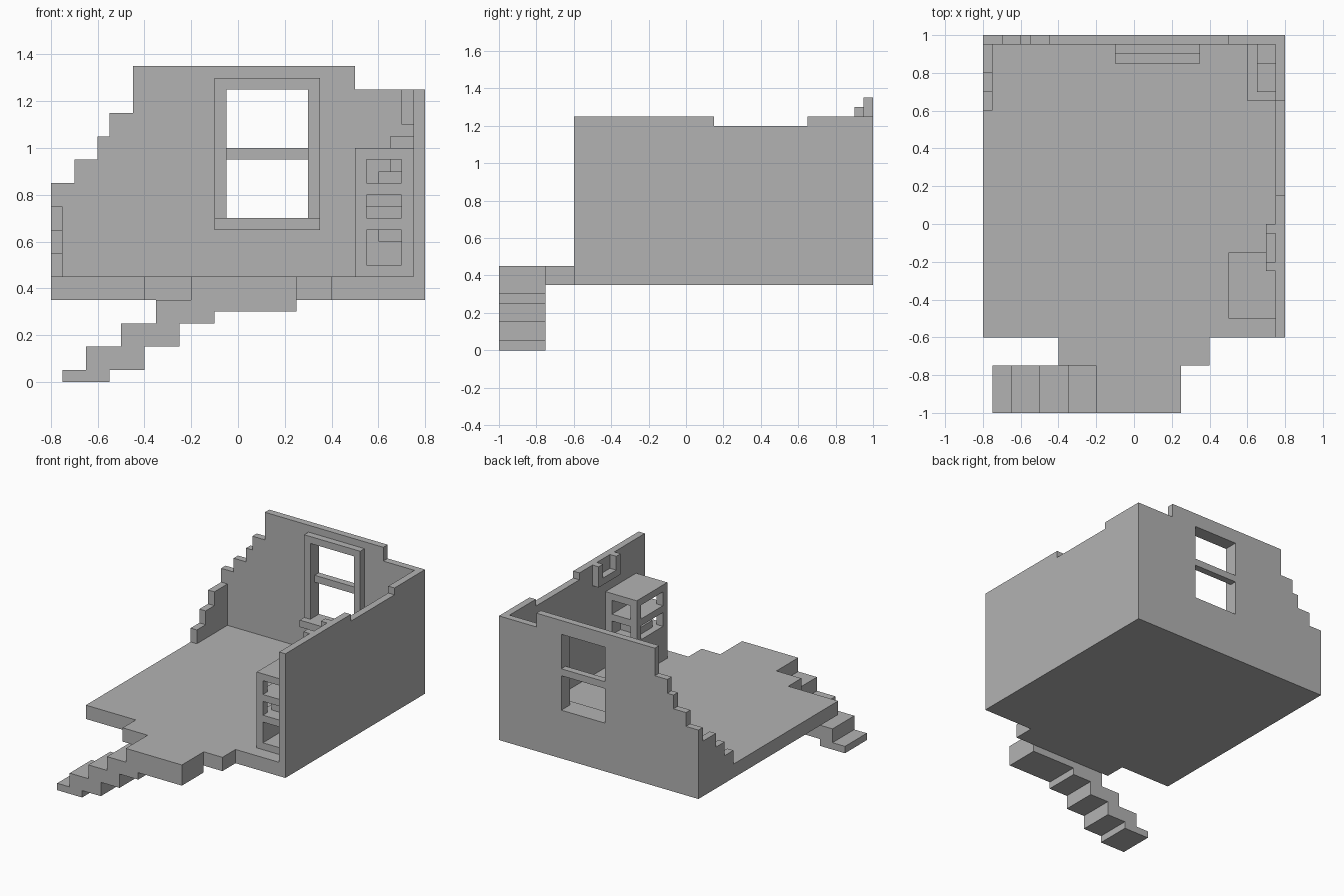
import bpy
import bmesh
from mathutils import Vector

cube = bpy.data.objects.get("Cube")
if cube:
    bpy.data.objects.remove(cube, do_unlink=True)

stone = bpy.data.materials.new("plain grey")
stone.use_nodes = True
GREY = (0.45, 0.45, 0.45, 1)
stone.diffuse_color = GREY
stone.node_tree.nodes["Principled BSDF"].inputs["Base Color"].default_value = GREY


def finish(name, bm):
    bmesh.ops.recalc_face_normals(bm, faces=bm.faces)
    mesh = bpy.data.meshes.new(name)
    bm.to_mesh(mesh)
    bm.free()
    mesh.materials.append(stone)
    obj = bpy.data.objects.new(name, mesh)
    bpy.context.collection.objects.link(obj)
    return obj


def box(name, x, y, z):
    """Box from (low, high) ranges along each axis."""
    bm = bmesh.new()
    bmesh.ops.create_cube(bm, size=1)
    for v in bm.verts:
        v.co = Vector([r[0] if c < 0 else r[1] for c, r in zip(v.co, (x, y, z))])
    return finish(name, bm)


def prism(name, outline, axis, low, high):
    """Extrude an outline: (x, z) pairs along y, or (y, z) pairs along x."""
    bm = bmesh.new()
    point = (lambda a, b: (a, low, b)) if axis == "y" else (lambda a, b: (low, a, b))
    face = bm.faces.new([bm.verts.new(point(a, b)) for a, b in outline])
    new = bmesh.ops.extrude_face_region(bm, geom=[face])["geom"]
    depth = high - low
    bmesh.ops.translate(bm, vec=(0, depth, 0) if axis == "y" else (depth, 0, 0),
                        verts=[g for g in new if isinstance(g, bmesh.types.BMVert)])
    return finish(name, bm)


def cut(obj, x, y, z):
    """Cut a box-shaped opening out of an object."""
    cutter = box("cutter", x, y, z)
    cutter.hide_render = True
    mod = obj.modifiers.new("opening", "BOOLEAN")
    mod.operation = "DIFFERENCE"
    mod.solver = "EXACT"
    mod.object = cutter
    bpy.context.view_layer.objects.active = obj
    bpy.ops.object.modifier_apply(modifier=mod.name)
    bpy.data.objects.remove(cutter, do_unlink=True)


# Floor and porch
box("floor", (-0.8, 0.8), (-0.6, 1), (0.35, 0.45))
box("porch", (-0.4, 0.4), (-0.75, -0.6), (0.35, 0.45))

# Landing with overlapping steps going down to the side
box("landing", (-0.2, 0.25), (-1, -0.75), (0.3, 0.45))
box("bottom_step", (-0.75, -0.55), (-1, -0.75), (0, 0.05))
for i in range(3):
    x, z = -0.65 + 0.15 * i, 0.05 + 0.1 * i
    box(f"step_{i + 1}", (x, x + 0.25), (-1, -0.75), (z, z + 0.1))

# Broken back wall with a two-pane window opening
back_wall = prism("back_wall", [
    (-0.8, 0.45), (0.8, 0.45), (0.8, 1.25), (0.5, 1.25), (0.5, 1.35), (-0.45, 1.35),
    (-0.45, 1.15), (-0.55, 1.15), (-0.55, 1.05), (-0.6, 1.05), (-0.6, 0.95),
    (-0.7, 0.95), (-0.7, 0.85), (-0.8, 0.85)], "y", 0.95, 1)
for pane in ((0.7, 0.95), (1, 1.25)):
    cut(back_wall, (-0.05, 0.3), (0.9, 1.1), pane)

# Window frame and sill
box("window_frame_top", (-0.1, 0.35), (0.9, 0.95), (1.25, 1.3))
for side, x in (("right", -0.1), ("left", 0.3)):
    box(f"window_frame_{side}", (x, x + 0.05), (0.9, 0.95), (0.7, 1.25))
box("window_sill", (-0.1, 0.35), (0.85, 0.95), (0.65, 0.7))

# Side walls: a full one with a shallow dip, and a stepped remnant
prism("left_wall", [
    (-0.6, 0.45), (0.95, 0.45), (0.95, 1.25), (0.65, 1.25), (0.65, 1.2),
    (0.15, 1.2), (0.15, 1.25), (-0.6, 1.25)], "x", 0.75, 0.8)
prism("right_wall_remnant", [
    (0.6, 0.45), (0.95, 0.45), (0.95, 0.75), (0.8, 0.75), (0.8, 0.65),
    (0.7, 0.65), (0.7, 0.55), (0.6, 0.55)], "x", -0.8, -0.75)

# Broken picture frame on the side wall
prism("picture_frame", [
    (-0.25, 1.1), (0, 1.1), (0, 1.25), (-0.05, 1.25), (-0.05, 1.15),
    (-0.2, 1.15), (-0.2, 1.25), (-0.25, 1.25)], "x", 0.7, 0.75)

# Open cabinet: three openings front to back, upper two also open at the side
cabinet = box("cabinet", (0.5, 0.75), (-0.5, -0.15), (0.45, 1))
for shelf in ((0.5, 0.65), (0.7, 0.8), (0.85, 0.95)):
    cut(cabinet, (0.55, 0.7), (-0.6, 0), shelf)
for shelf in ((0.7, 0.8), (0.85, 0.95)):
    cut(cabinet, (0.4, 0.7), (-0.45, -0.2), shelf)
box("cabinet_stack", (0.55, 0.7), (-0.4, -0.25), (0.7, 0.75))

# Corner shelves with stacked boxes
for name, z in (("lower", 0.6), ("upper", 0.85)):
    box(f"{name}_corner_shelf", (0.6, 0.75), (0.65, 0.95), (z, z + 0.05))
box("tall_shelf_box", (0.65, 0.75), (0.85, 0.95), (0.9, 1.05))
box("short_shelf_box", (0.65, 0.75), (0.7, 0.85), (0.9, 1))
